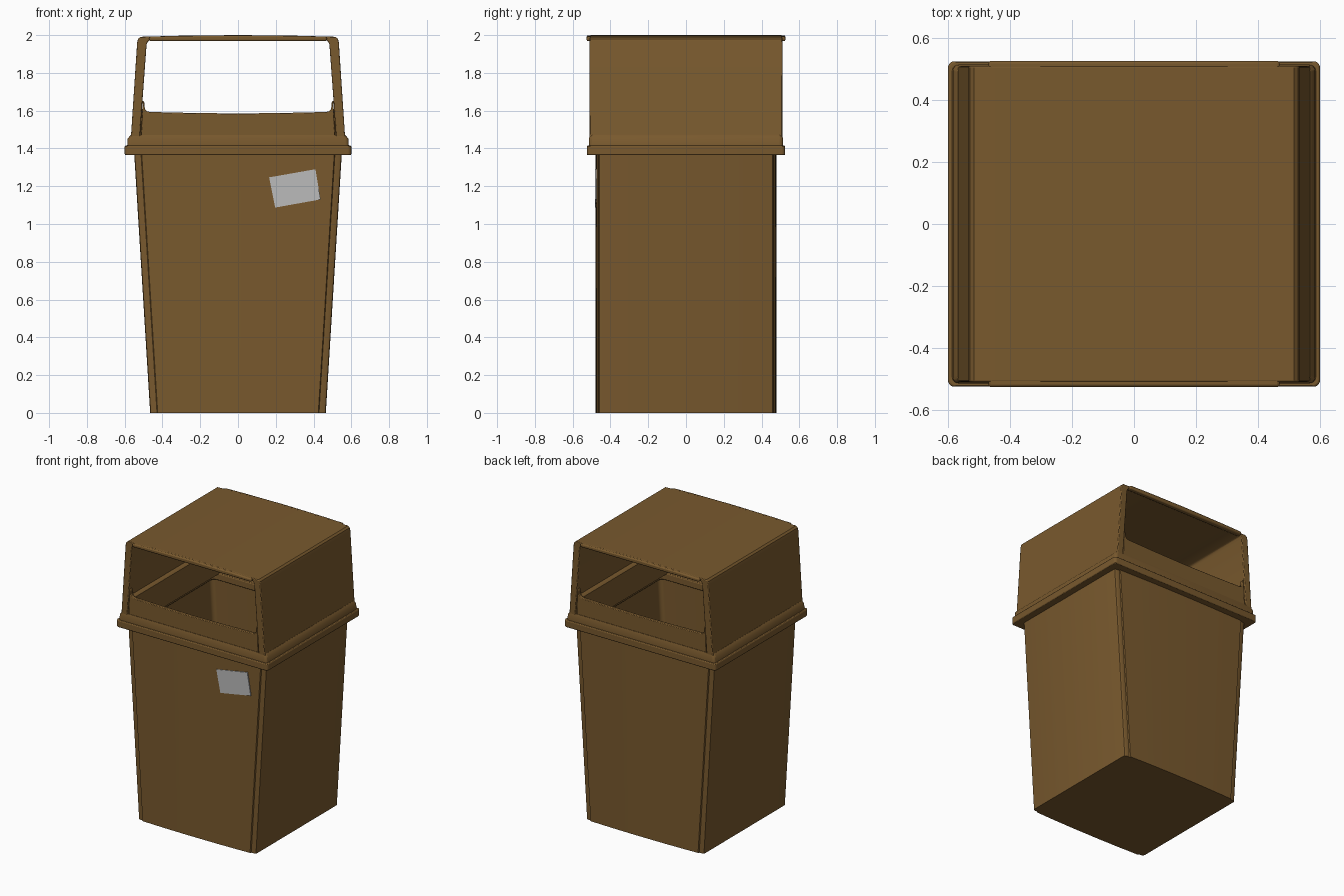
import bpy, bmesh, math

cube = bpy.data.objects.get("Cube")
if cube:
    bpy.data.objects.remove(cube, do_unlink=True)


def material(name, rgb):
    m = bpy.data.materials.new(name)
    m.use_nodes = True
    m.diffuse_color = (*rgb, 1)
    m.node_tree.nodes["Principled BSDF"].inputs["Base Color"].default_value = (*rgb, 1)
    return m


BROWN = material("brown plastic", (0.19, 0.10, 0.027))
GREY = material("pale sticker", (0.5, 0.5, 0.5))


def finish(name, bm, mat, bevel=0, segments=2):
    bmesh.ops.recalc_face_normals(bm, faces=bm.faces)
    mesh = bpy.data.meshes.new(name)
    bm.to_mesh(mesh)
    bm.free()
    mesh.materials.append(mat)
    ob = bpy.data.objects.new(name, mesh)
    bpy.context.collection.objects.link(ob)
    if bevel:
        mod = ob.modifiers.new("soft edges", 'BEVEL')
        mod.width, mod.segments, mod.limit_method = bevel, segments, 'ANGLE'
        mod.angle_limit = math.radians(40)
    bpy.ops.object.select_all(action='DESELECT')
    ob.select_set(True)
    bpy.context.view_layer.objects.active = ob
    bpy.ops.object.shade_smooth_by_angle(angle=math.radians(35))
    return ob


def prism(name, outline, y0, y1, mat=BROWN, bevel=0):
    """Extrude an x-z outline along y."""
    bm = bmesh.new()
    face = bm.faces.new([bm.verts.new((x, y0, z)) for x, z in outline])
    moved = bmesh.ops.extrude_face_region(bm, geom=[face])["geom"]
    bmesh.ops.translate(bm, vec=(0, y1 - y0, 0),
                        verts=[v for v in moved if isinstance(v, bmesh.types.BMVert)])
    return finish(name, bm, mat, bevel)


def loft(name, rings, closed=False, bevel=0):
    """Skin a list of rings; cap both ends, or join the last ring to the first."""
    bm = bmesh.new()
    loops = [[bm.verts.new(p) for p in ring] for ring in rings]
    pairs = list(zip(loops, loops[1:])) + ([(loops[-1], loops[0])] if closed else [])
    for a, b in pairs:
        for i in range(len(a)):
            j = (i + 1) % len(a)
            bm.faces.new((a[i], a[j], b[j], b[i]))
    if not closed:
        bm.faces.new(loops[0])
        bm.faces.new(loops[-1])
    return finish(name, bm, BROWN, bevel)


def four_way(quarter, z):
    """Mirror a +x+y quarter outline into a full ring."""
    right = [(x, -y) for x, y in quarter] + [(x, y) for x, y in reversed(quarter)]
    left = [(-x, y) for x, y in quarter] + [(-x, -y) for x, y in reversed(quarter)]
    return [(x, y, z) for x, y in right + left]


def rounded(hx, hy, r, z, steps=5):
    arc = [math.pi / 2 * (1 - i / steps) for i in range(steps + 1)]
    return four_way([(hx - r + r * math.cos(a), hy - r + r * math.sin(a)) for a in arc], z)


def body_ring(hx, z):
    """Square section with stepped corner posts and gently bowed front and back."""
    panel = hx - 0.04
    bow = [(panel * t, 0.479 - 0.008 * t * t) for t in (0.2, 0.4, 0.6, 0.8, 1)]
    return four_way(bow + [(hx - 0.036, 0.463), (hx - 0.012, 0.462),
                           (hx - 0.003, 0.457), (hx, 0.445)], z)


# Hollow tapered bin
loft("bin_body", [body_ring(0.465, 0), body_ring(0.55, 1.38),
                  rounded(0.52, 0.445, 0.03, 1.38, 8), rounded(0.44, 0.445, 0.03, 0.03, 8)])

# Overhanging rim
loft("rim", [rounded(0.60, 0.525, 0.02, 1.365), rounded(0.60, 0.525, 0.02, 1.415),
             rounded(0.50, 0.435, 0.03, 1.415), rounded(0.50, 0.435, 0.03, 1.365)],
     closed=True, bevel=0.006)

# Stepped collar under the hood
loft("collar", [rounded(0.587, 0.514, 0.02, 1.41), rounded(0.584, 0.514, 0.02, 1.452),
                rounded(0.568, 0.508, 0.02, 1.472), rounded(0.525, 0.48, 0.02, 1.472),
                rounded(0.525, 0.48, 0.02, 1.41)], closed=True)

# Arched hood, open at the front and back
outer = [(0.572, 1.45), (0.566, 1.475), (0.534, 1.96), (0.529, 1.98), (0.516, 1.991), (0.3, 1.997)]
inner = [(0.3, 1.977), (0.465, 1.973), (0.478, 1.966), (0.484, 1.95), (0.506, 1.65), (0.52, 1.45)]
half = outer + inner
mirror = [(-x, z) for x, z in half]
arch = (outer + [(0, 2.0)] + list(reversed(mirror[:6]))
        + list(reversed(mirror[6:])) + [(0, 1.979)] + inner[:])
prism("hood", arch, -0.51, 0.51, bevel=0.005)

lip = [(0.47, 1.968), (0.47, 1.992), (0.3, 1.996), (0, 1.999)]
lip += [(-x, z) for x, z in reversed(lip[:3])]
edge = [(0.515, 1.42), (0.505, 1.652), (0.497, 1.65), (0.493, 1.61), (0.484, 1.597),
        (0.465, 1.593), (0.25, 1.588)]
panel = edge + [(0, 1.585)] + [(-x, z) for x, z in reversed(edge)]
for side, s in (("front", -1), ("back", 1)):
    # Lip along the roof edge, and low wall beneath each opening
    prism(side + "_roof_lip", lip, s * 0.49, s * 0.526, bevel=0.008)
    prism(side + "_hood_panel", panel, s * 0.48, s * 0.505, bevel=0.004)

# Sloping chute along the inside of each hood wall
for side, s in (("left", 1), ("right", -1)):
    chute = [(0.515, 1.60), (0.50, 1.598), (0.485, 1.585), (0.46, 1.41), (0.525, 1.41)]
    prism(side + "_inner_chute", [(s * x, z) for x, z in chute], -0.485, 0.485)

# Tilted sticker on the front
prism("sticker", [(0.165, 1.247), (0.41, 1.29), (0.437, 1.13), (0.197, 1.087)],
      -0.481, -0.474, GREY)
